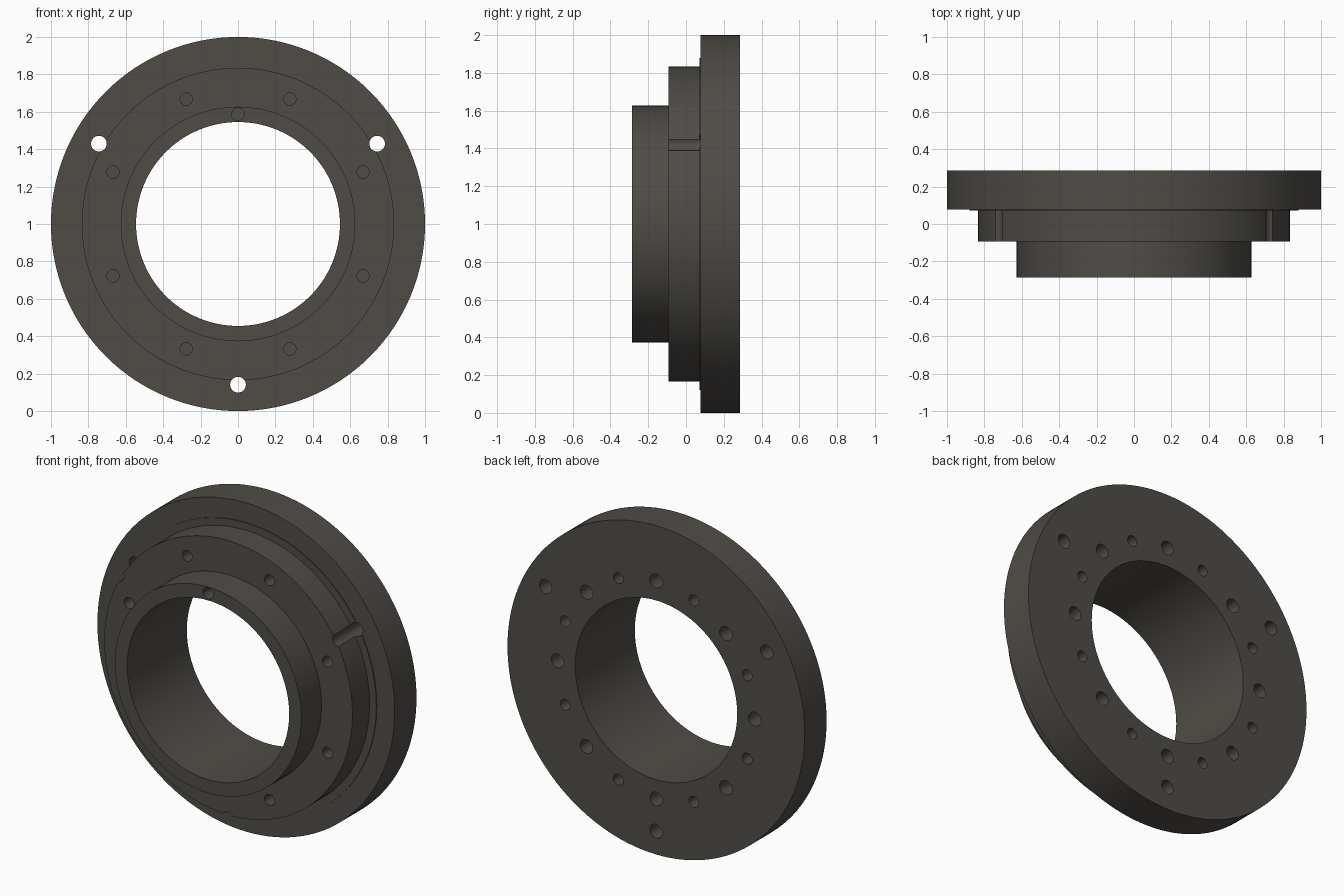
import bpy, bmesh
from math import sin, cos, pi, radians
from mathutils import Matrix

if "Cube" in bpy.data.objects:
    bpy.data.objects.remove(bpy.data.objects["Cube"])

SEG = 128
CZ = 1.0  # height of the ring axis

# Stepped cross-section as (radius, y)
profile = [(0.545, -0.287), (0.627, -0.287), (0.627, -0.093), (0.835, -0.093),
           (0.835, 0.072), (0.88, 0.072), (0.88, 0.077), (1.0, 0.077),
           (1.0, 0.287), (0.545, 0.287)]


def finish(name, bm):
    bmesh.ops.recalc_face_normals(bm, faces=bm.faces)
    mesh = bpy.data.meshes.new(name)
    bm.to_mesh(mesh)
    bm.free()
    obj = bpy.data.objects.new(name, mesh)
    bpy.context.collection.objects.link(obj)
    return obj


# Turned body
bm = bmesh.new()
rings = [[bm.verts.new((r * cos(2 * pi * i / SEG), y, CZ + r * sin(2 * pi * i / SEG)))
          for i in range(SEG)] for r, y in profile]
for a, b in zip(rings, rings[1:] + rings[:1]):
    for i in range(SEG):
        j = (i + 1) % SEG
        bm.faces.new((a[i], a[j], b[j], b[i]))
flange = finish("flange_adapter", bm)

# Hole cutters
bm = bmesh.new()


def holes(count, start, ring, radius, y0, y1):
    for k in range(count):
        t = radians(start + 360 * k / count)
        m = (Matrix.Translation((ring * cos(t), (y0 + y1) / 2, CZ + ring * sin(t)))
             @ Matrix.Rotation(pi / 2, 4, 'X'))
        bmesh.ops.create_cone(bm, cap_ends=True, segments=32, radius1=radius,
                              radius2=radius, depth=y1 - y0, matrix=m)


holes(3, 30, 0.859, 0.042, -0.4, 0.4)       # through bolts, notching the middle step
holes(8, 22.5, 0.723, 0.033, -0.2, 0.05)    # blind holes in the middle step
holes(1, 90, 0.587, 0.034, -0.4, -0.15)     # locating hole in the hub
holes(8, 0, 0.663, 0.042, 0.14, 0.4)        # large back holes
holes(8, 22.5, 0.663, 0.033, 0.14, 0.4)     # small back holes
cutter = finish("hole_cutter", bm)
cutter.hide_render = True

# Cut the holes
mod = flange.modifiers.new("holes", 'BOOLEAN')
mod.operation = 'DIFFERENCE'
mod.solver = 'EXACT'
mod.object = cutter
bpy.context.view_layer.objects.active = flange
flange.select_set(True)
cutter.select_set(False)
bpy.ops.object.modifier_apply(modifier=mod.name)
bpy.data.objects.remove(cutter)
bpy.ops.object.shade_smooth_by_angle(angle=radians(30))

# Dark metal
mat = bpy.data.materials.new("dark_metal")
mat.diffuse_color = (0.08, 0.073, 0.063, 1)
mat.use_nodes = True
mat.node_tree.nodes["Principled BSDF"].inputs["Base Color"].default_value = mat.diffuse_color
flange.data.materials.clear()
flange.data.materials.append(mat)
